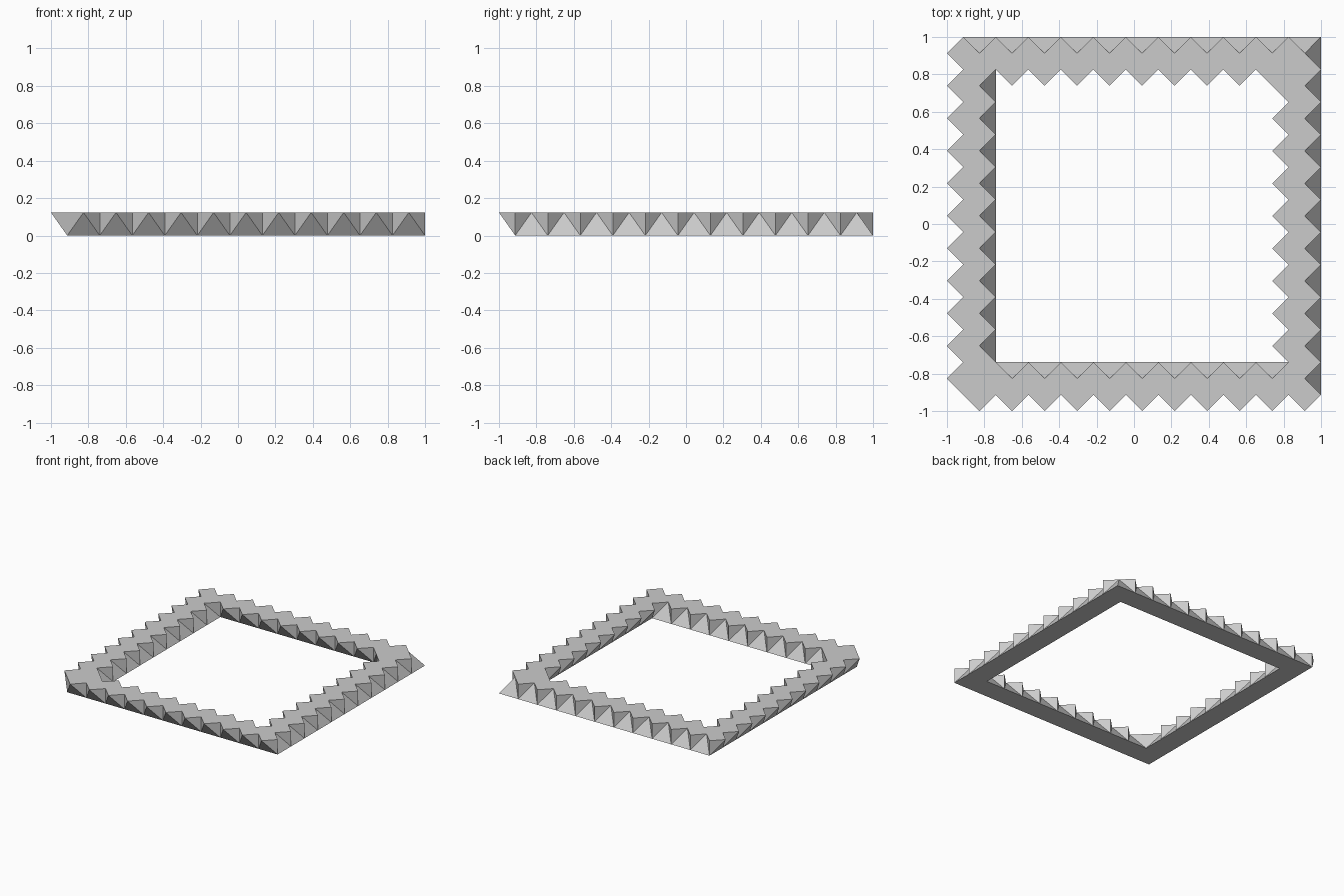
import bpy, bmesh
from mathutils import Vector

cube = bpy.data.objects.get("Cube")
if cube:
    bpy.data.objects.remove(cube)

PITCH = 2 / 11.5          # spacing of the teeth
HALF = PITCH / 2
HEIGHT = 0.123
UP = Vector((0, 0, HEIGHT))

grey = bpy.data.materials.new("plain grey")
grey.use_nodes = True
COLOUR = (0.6, 0.6, 0.6, 1)
grey.diffuse_color = COLOUR
grey.node_tree.nodes["Principled BSDF"].inputs["Base Color"].default_value = COLOUR


def square_points(start, count):
    """Evenly spaced points round a square on the ground."""
    point, points = Vector((start, start, 0)), []
    for step in ((1, 0, 0), (0, 1, 0), (-1, 0, 0), (0, -1, 0)):
        for _ in range(count):
            points.append(point.copy())
            point += Vector(step) * PITCH
    return points


def toothed_wall(bm, start, count):
    """Wall with a straight foot and a zigzag rim; returns both loops."""
    feet = square_points(start, count)
    n = len(feet)
    # each tooth tip leans toward -x or -y, square to its own side
    tips = []
    for i, a in enumerate(feet):
        b = feet[(i + 1) % n]
        lean = Vector((0, -HALF, 0)) if abs(a.y - b.y) < HALF else Vector((-HALF, 0, 0))
        tips.append((a + b) / 2 + lean + UP)
    low = [bm.verts.new(p) for p in feet]
    tip = [bm.verts.new(p) for p in tips]
    # at one corner two tips meet, so they share a vertex
    merged = [(tips[i] - tips[i - 1]).length < HALF / 10 for i in range(n)]
    for i in range(n):
        if merged[i]:
            bm.verts.remove(tip[i])
            tip[i] = tip[i - 1]
    rim = []
    for i in range(n):
        bm.faces.new((low[i], low[(i + 1) % n], tip[i]))
        if not merged[i]:
            top = bm.verts.new(feet[i] + UP)
            bm.faces.new((low[i], top, tip[i - 1]))
            bm.faces.new((low[i], tip[i], top))
            rim += [top, tip[i]]
    return low, rim


def loop_edges(bm, loop):
    return [bm.edges.get((loop[i - 1], loop[i])) for i in range(len(loop))]


# zigzag frame: outer and inner walls, closed by a flat top and underside
bm = bmesh.new()
outer_low, outer_rim = toothed_wall(bm, -1 + HALF, 11)
inner_low, inner_rim = toothed_wall(bm, -1 + HALF + PITCH, 9)
for outer, inner in ((outer_low, inner_low), (outer_rim, inner_rim)):
    bmesh.ops.triangle_fill(bm, use_beauty=True, use_dissolve=False,
                            edges=loop_edges(bm, outer) + loop_edges(bm, inner))
bmesh.ops.recalc_face_normals(bm, faces=bm.faces)
mesh = bpy.data.meshes.new("zigzag_frame")
bm.to_mesh(mesh)
bm.free()
mesh.materials.append(grey)
frame = bpy.data.objects.new("zigzag_frame", mesh)
bpy.context.collection.objects.link(frame)
